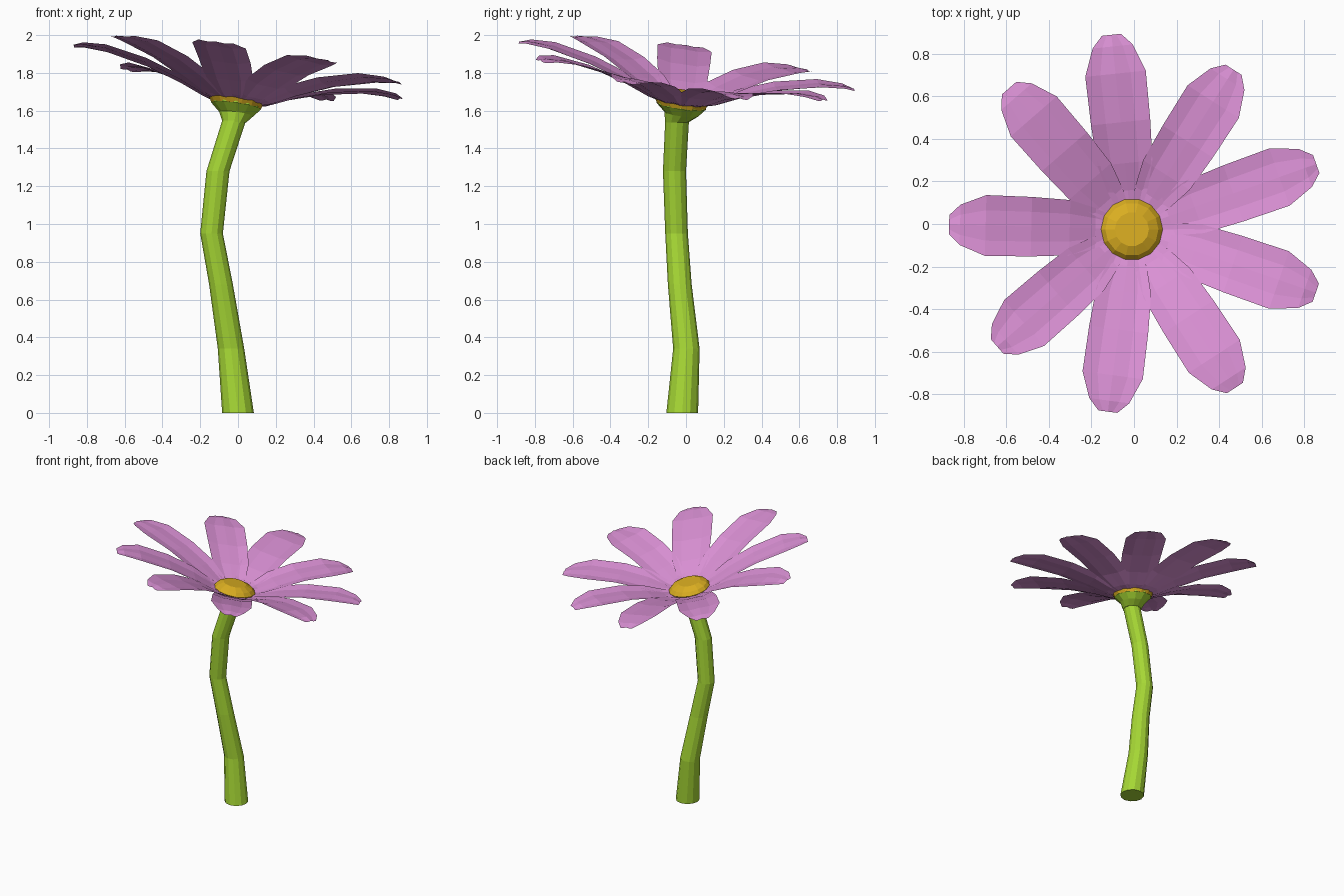
import bpy, bmesh, math
from mathutils import Vector

if "Cube" in bpy.data.objects:
    bpy.data.objects.remove(bpy.data.objects["Cube"])

CENTRE = Vector((-0.01, -0.025, 1.625))


def tilt(x, y, h):
    # flower head leans towards +x +y
    return CENTRE + Vector((x, y, h - 0.14 * x - 0.14 * y))


def material(name, col):
    m = bpy.data.materials.new(name)
    m.diffuse_color = (*col, 1)
    m.use_nodes = True
    m.node_tree.nodes["Principled BSDF"].inputs["Base Color"].default_value = m.diffuse_color
    return m


def make(name, bm, mat, recalc=True):
    if recalc:
        bmesh.ops.recalc_face_normals(bm, faces=bm.faces[:])
    me = bpy.data.meshes.new(name)
    bm.to_mesh(me)
    bm.free()
    me.materials.append(mat)
    ob = bpy.data.objects.new(name, me)
    bpy.context.collection.objects.link(ob)
    return ob


def loft(name, rings, mat):
    # rings of points joined into a capped tube
    bm = bmesh.new()
    vs = [[bm.verts.new(p) for p in r] for r in rings]
    n = len(vs[0])
    for a, b in zip(vs, vs[1:]):
        for i in range(n):
            j = (i + 1) % n
            bm.faces.new((a[i], a[j], b[j], b[i]))
    bm.faces.new(vs[0][::-1])
    bm.faces.new(vs[-1])
    return make(name, bm, mat)


def circle(r, n):
    return [(r * math.cos(2 * math.pi * i / n), r * math.sin(2 * math.pi * i / n))
            for i in range(n)]


pink = material("petal_pink", (0.70, 0.28, 0.66))
green = material("stem_green", (0.38, 0.68, 0.035))
yellow = material("disc_yellow", (0.70, 0.42, 0.015))

# bent stem: x, y, z, radius
path = [(0, -0.02, 0, 0.084), (-0.037, 0.002, 0.34, 0.07),
        (-0.09, -0.033, 0.68, 0.063), (-0.14, -0.05, 0.95, 0.06),
        (-0.106, -0.061, 1.28, 0.061), (-0.02, -0.047, 1.55, 0.063)]
loft("stem", [[(cx + x, cy + y, z) for x, y in circle(r, 12)]
              for cx, cy, z, r in path], green)

# calyx cup under the petals
calyx = [[(-0.02 + x, -0.047 + y, 1.54 - 0.05 * x) for x, y in circle(0.063, 12)]]
for r, h in ((0.09, -0.043), (0.132, 0.0), (0.132, 0.012)):
    calyx.append([tilt(x, y, h) for x, y in circle(r, 12)])
loft("calyx", calyx, green)

# domed flower centre
loft("flower_centre", [[tilt(x, y, h) for x, y in circle(r, 14)]
     for r, h in ((0.13, 0.0), (0.145, 0.03), (0.125, 0.055), (0.08, 0.078))], yellow)

# petals: outline stations as length fraction, half width, height, edge lift
outline = [(0.07, 0.045, 0.0, 0.005), (0.2, 0.095, 0.03, 0.018),
           (0.34, 0.13, 0.085, 0.022), (0.55, 0.14, 0.15, 0.02),
           (0.80, 0.143, 0.20, 0.012), (0.94, 0.095, 0.207, 0.006),
           (1.0, 0.045, 0.20, 0.0)]
petals = [(96, 0.92), (57.5, 0.89), (19.5, 0.92), (-19, 0.915), (-57, 0.89),
          (-97.5, 0.865), (-139, 0.84), (178.5, 0.86), (131, 0.88)]
for k, (deg, length) in enumerate(petals):
    a = math.radians(deg)
    c, s = math.cos(a), math.sin(a)
    bm = bmesh.new()
    rows = []
    for f, w, h, lift in outline:
        row = []
        for t in (-1, -0.5, 0, 0.5, 1):
            u, v = f * length, t * w
            pleat = lift * t * t + (0.006 if t == 0 else 0)
            row.append(bm.verts.new(tilt(u * c - v * s, u * s + v * c, h + pleat)))
        rows.append(row)
    for p, q in zip(rows, rows[1:]):
        for i in range(4):
            bm.faces.new((p[i], q[i], q[i + 1], p[i + 1]))
    make(f"petal_{k + 1}", bm, pink, recalc=False)
